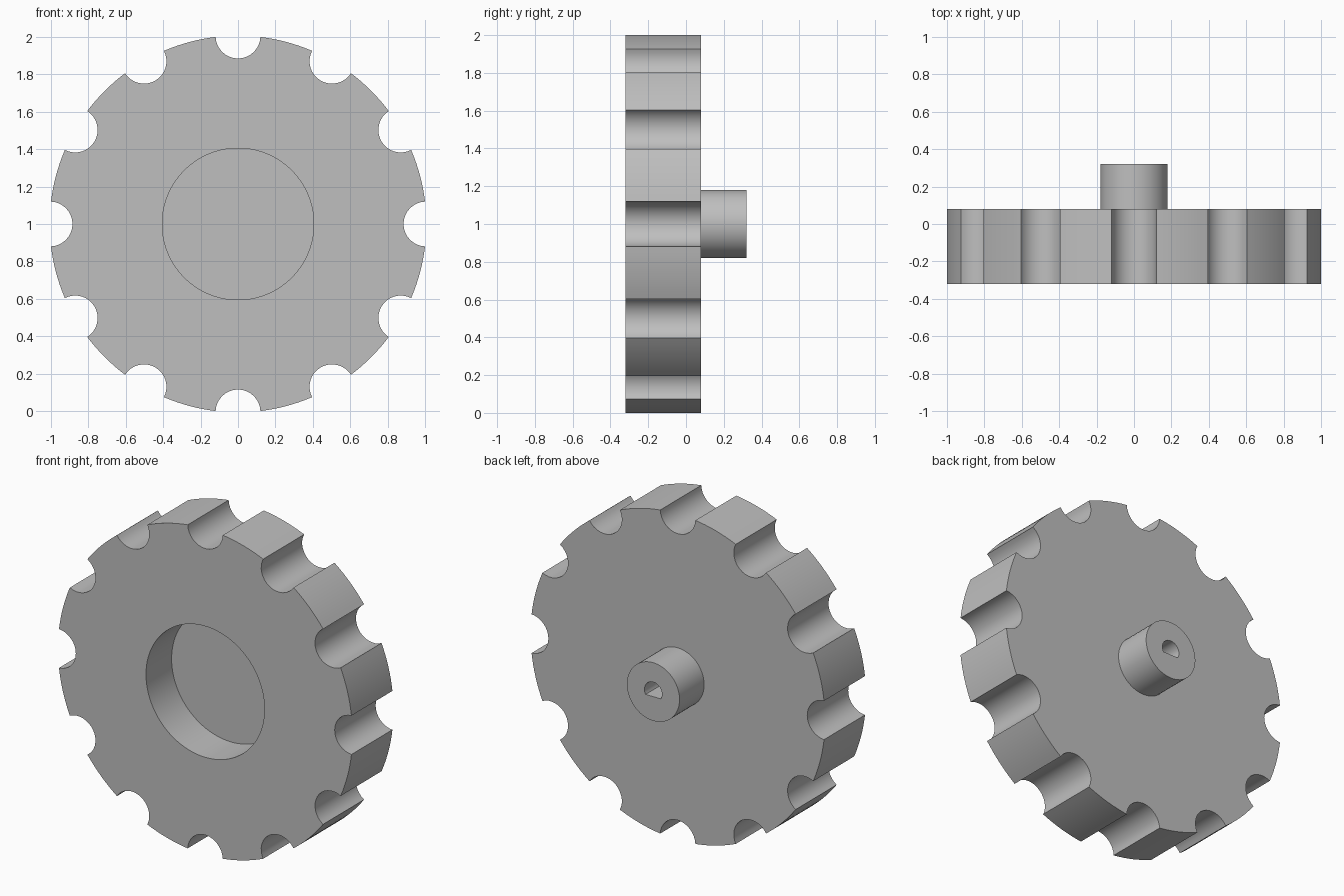
import bpy, bmesh
from math import sin, cos, acos, pi, radians

cube = bpy.data.objects.get("Cube")
if cube:
    bpy.data.objects.remove(cube, do_unlink=True)

grey = bpy.data.materials.new("light grey")
grey.use_nodes = True
colour = (0.52, 0.52, 0.52, 1)
grey.diffuse_color = colour
grey.node_tree.nodes["Principled BSDF"].inputs["Base Color"].default_value = colour

CENTRE_Z = 1.0


def loft(name, rings, cap_start, cap_end, closed=False):
    """Skin a list of (y, outline) rings that all have the same point count."""
    bm = bmesh.new()
    loops = [[bm.verts.new((x, y, z + CENTRE_Z)) for x, z in pts] for y, pts in rings]
    pairs = list(zip(loops, loops[1:]))
    if closed:
        pairs.append((loops[-1], loops[0]))
    for a, b in pairs:
        n = len(a)
        for i in range(n):
            j = (i + 1) % n
            bm.faces.new((a[i], a[j], b[j], b[i]))
    if cap_start:
        bm.faces.new(loops[0])
    if cap_end:
        bm.faces.new(loops[-1])
    bmesh.ops.recalc_face_normals(bm, faces=bm.faces)
    mesh = bpy.data.meshes.new(name)
    bm.to_mesh(mesh)
    bm.free()
    mesh.materials.append(grey)
    obj = bpy.data.objects.new(name, mesh)
    bpy.context.collection.objects.link(obj)
    bpy.ops.object.select_all(action='DESELECT')
    obj.select_set(True)
    bpy.context.view_layer.objects.active = obj
    bpy.ops.object.shade_smooth_by_angle(angle=radians(30))
    return obj


def circle(radius, count, start=0.0):
    return [(radius * cos(start + 2 * pi * i / count),
             radius * sin(start + 2 * pi * i / count)) for i in range(count)]


# Wheel outline: twelve lands separated by round notches
R, NOTCH_D, NOTCH_R, TEETH = 1.007, 1.005, 0.12, 12
NOTCH_SEGS, LAND_SEGS = 16, 8
half = acos((R * R + NOTCH_D ** 2 - NOTCH_R ** 2) / (2 * R * NOTCH_D))
corner = acos((R * cos(half) - NOTCH_D) / NOTCH_R)
sector = 2 * pi / TEETH
outline = []
for t in range(TEETH):
    mid = t * sector
    for i in range(NOTCH_SEGS):
        # sweep round the inner side of the notch
        a = mid - corner - (2 * pi - 2 * corner) * i / NOTCH_SEGS
        outline.append((NOTCH_D * cos(mid) + NOTCH_R * cos(a),
                        NOTCH_D * sin(mid) + NOTCH_R * sin(a)))
    for i in range(LAND_SEGS):
        a = mid + half + (sector - 2 * half) * i / LAND_SEGS
        outline.append((R * cos(a), R * sin(a)))

# Wheel with a blind round recess in its front
recess = circle(0.405, len(outline), -half)
loft("wheel", [(0.08, outline), (-0.32, outline), (-0.32, recess), (-0.07, recess)],
     True, True)

# Rear hub with a D-shaped shaft hole, flat at the bottom
hub = circle(0.18, 48)
shaft = [(x, max(z, -0.03)) for x, z in circle(0.06, 48)]
loft("rear_hub", [(0.08, hub), (0.32, hub), (0.32, shaft), (0.08, shaft)],
     False, False)
